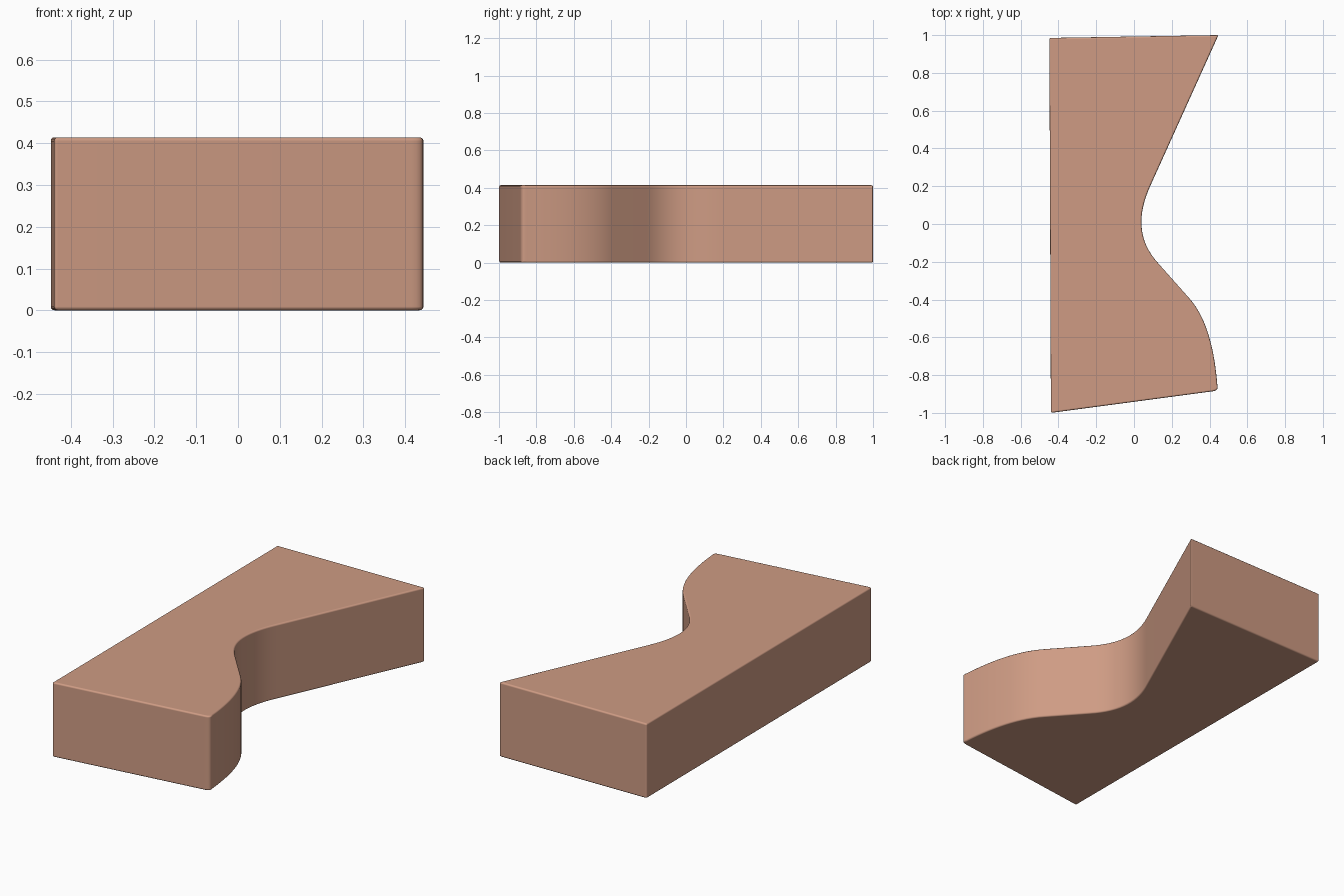
import bpy, bmesh
from mathutils import Vector
from mathutils.geometry import interpolate_bezier

if "Cube" in bpy.data.objects:
    bpy.data.objects.remove(bpy.data.objects["Cube"])

HEIGHT = 0.414


def arc(p0, h0, h1, p1, n):
    pts = [Vector((*p, 0)) for p in (p0, h0, h1, p1)]
    return [(v.x, v.y) for v in interpolate_bezier(*pts, n)]


# Plan outline: straight back, waisted and bulging right side
outline = [(-0.44, -1.0), (-0.448, 0.985), (0.447, 1.0)]
outline += arc((0.09, 0.21), (0.018, 0.055), (0.015, -0.085), (0.13, -0.21), 17)
outline += arc((0.29, -0.39), (0.385, -0.495), (0.425, -0.66), (0.441, -0.85), 15)
outline += arc((0.443, -0.862), (0.443, -0.876), (0.437, -0.882), (0.415, -0.886), 6)

# Extruded block
bm = bmesh.new()
base = bm.faces.new([bm.verts.new((x, y, 0)) for x, y in outline])
top = bmesh.ops.extrude_face_region(bm, geom=[base])["geom"]
bmesh.ops.translate(bm, vec=(0, 0, HEIGHT),
                    verts=[g for g in top if isinstance(g, bmesh.types.BMVert)])
bmesh.ops.recalc_face_normals(bm, faces=bm.faces)
mesh = bpy.data.meshes.new("curved_block")
bm.to_mesh(mesh)
bm.free()
block = bpy.data.objects.new("curved_block", mesh)
bpy.context.collection.objects.link(block)

# Small rounded edges
bevel = block.modifiers.new("rounded_edges", "BEVEL")
bevel.width = 0.009
bevel.segments = 3
bevel.limit_method = "ANGLE"
bevel.angle_limit = 0.7
bevel.use_clamp_overlap = False
bevel.harden_normals = True

# Smooth shading and clay colour
mesh.polygons.foreach_set("use_smooth", [True] * len(mesh.polygons))
clay = bpy.data.materials.new("clay")
clay.diffuse_color = (0.62, 0.33, 0.23, 1)
clay.use_nodes = True
clay.node_tree.nodes["Principled BSDF"].inputs["Base Color"].default_value = clay.diffuse_color
mesh.materials.append(clay)
